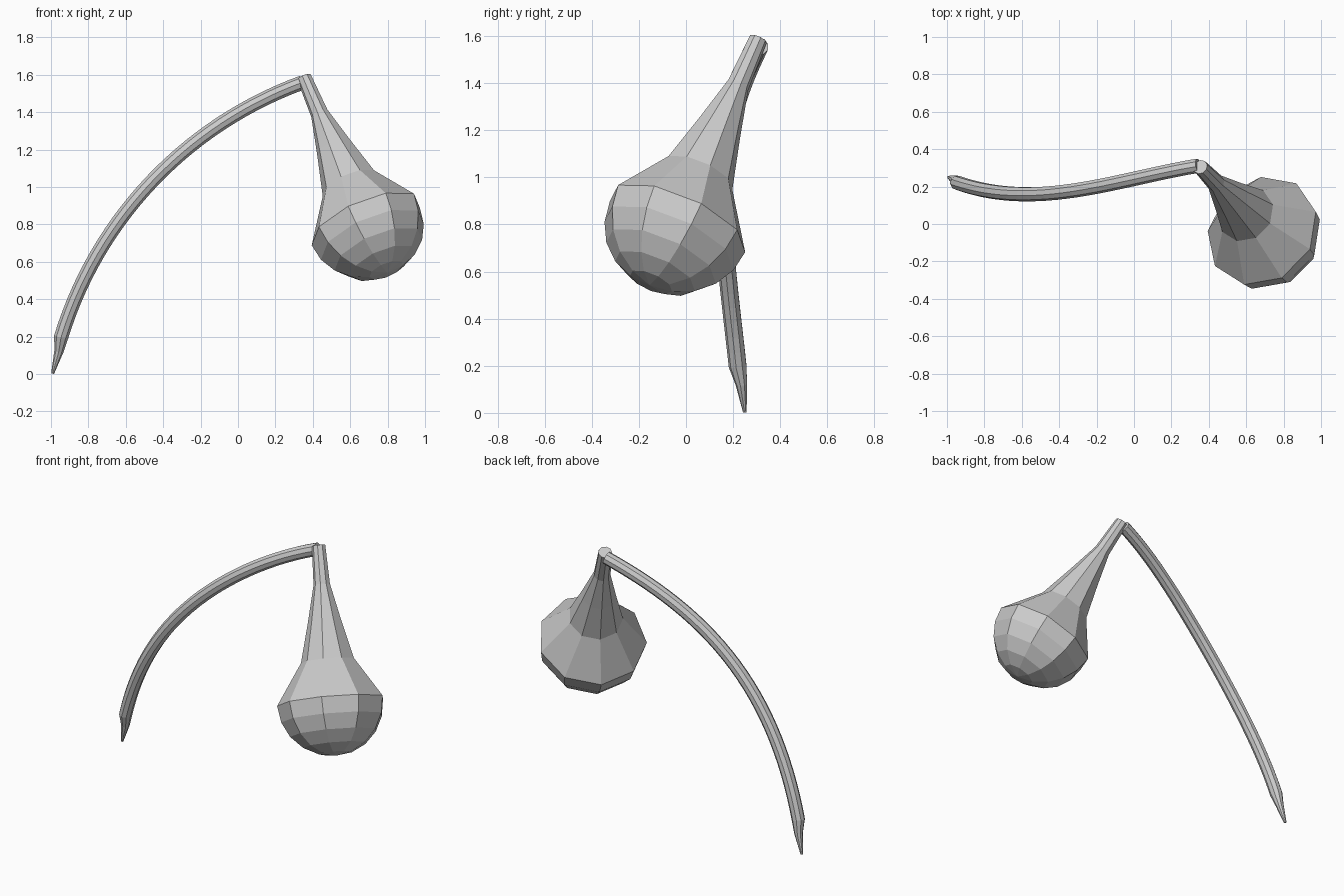
import bpy, bmesh
from math import sin, cos, tau, pi, radians
from mathutils import Vector

if "Cube" in bpy.data.objects:
    bpy.data.objects.remove(bpy.data.objects["Cube"])

SIDES = 9


def loft(name, rings, start):
    """Skin rings of (centre, radius, normal); start is the direction of the first vertex."""
    bm = bmesh.new()
    loops, u = [], Vector(start)
    for centre, radius, n in rings:
        n = n.normalized()
        u = (u - n * u.dot(n)).normalized()   # carry the frame along without twist
        v = n.cross(u)
        loops.append([bm.verts.new(centre + radius * (cos(a) * u + sin(a) * v))
                      for a in (tau * k / SIDES for k in range(SIDES))])
    for a, b in zip(loops, loops[1:]):
        for k in range(SIDES):
            j = (k + 1) % SIDES
            bm.faces.new((a[k], a[j], b[j], b[k]))
    bm.faces.new(loops[0][::-1])
    bm.faces.new(loops[-1])
    bmesh.ops.remove_doubles(bm, verts=bm.verts, dist=0.0005)
    bmesh.ops.recalc_face_normals(bm, faces=bm.faces)
    mesh = bpy.data.meshes.new(name)
    bm.to_mesh(mesh)
    bm.free()
    obj = bpy.data.objects.new(name, mesh)
    bpy.context.collection.objects.link(obj)
    return obj


# Flower head: slim neck flaring into a rim, closed by a hemisphere
tip, centre = Vector((0.355, 0.305, 1.585)), Vector((0.684, -0.036, 0.811))
axis = (centre - tip).normalized()
R = 0.315
head = [(tip.lerp(centre, t), r, axis) for t, r in
        ((0, 0.04), (0.25, 0.049), (0.49, 0.1), (0.74, 0.158))]
BANDS = 5
for i in range(BANDS):
    a = pi / 2 * i / BANDS
    head.append((centre + axis * R * sin(a), R * cos(a), axis))
head.append((centre + axis * R, 0.0001, axis))
loft("flower_head", head, (0.106, -0.254, 0.16))

# Stem: arched tube with a pointed foot
STEPS = 28
path = [Vector((-0.991, 0.25, 0.003)), Vector((-0.958, 0.236, 0.12))]
radii = [0.008, 0.025]
for i in range(STEPS + 1):
    phi = radians(73 - 53 * i / STEPS)
    x = -0.945 + 2.097 * (sin(radians(73)) - sin(phi))
    z = 0.2 + 2.097 * (cos(phi) - cos(radians(73)))
    y = 0.22 + (x + 0.945) * (-0.174 + (x + 0.6) * (0.368 - 0.198 * (x + 0.2)))
    path.append(Vector((x, y, z)))
    radii.append(0.039)
last = len(path) - 1
stem = [(p, r, path[min(i + 1, last)] - path[max(i - 1, 0)])
        for i, (p, r) in enumerate(zip(path, radii))]
loft("stem", stem, (0, -1, 0))
